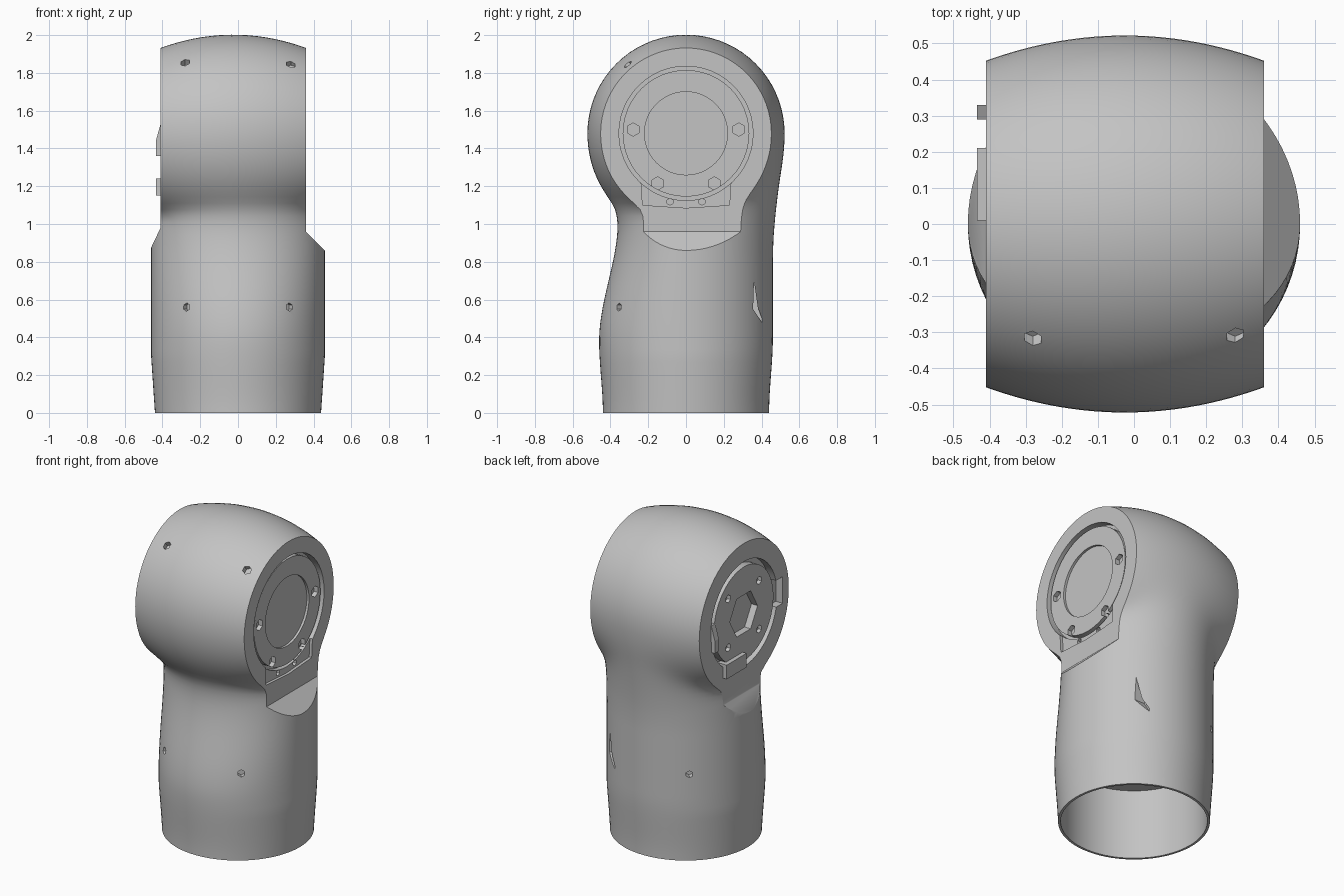
import bpy, bmesh, math
from mathutils import Vector, Matrix

cube = bpy.data.objects.get("Cube")
if cube:
    bpy.data.objects.remove(cube)

grey = bpy.data.materials.new("plain_grey")
grey.use_nodes = True
grey.diffuse_color = (0.55, 0.55, 0.55, 1)
grey.node_tree.nodes["Principled BSDF"].inputs["Base Color"].default_value = (0.55, 0.55, 0.55, 1)

HUB = 1.48      # height of the joint axis
TUBE = 0.46     # radius of the lower tube


def finish(bm, name):
    bmesh.ops.recalc_face_normals(bm, faces=bm.faces)
    mesh = bpy.data.meshes.new(name)
    bm.to_mesh(mesh)
    bm.free()
    mesh.materials.append(grey)
    obj = bpy.data.objects.new(name, mesh)
    bpy.context.collection.objects.link(obj)
    return obj


def prism(name, outline, axis, start, end):
    """Extrude a 2D outline along x, y or z."""
    place = {"x": lambda p, d: (d, p[0], p[1]),
             "y": lambda p, d: (p[0], d, p[1]),
             "z": lambda p, d: (p[0], p[1], d)}[axis]
    bm = bmesh.new()
    face = bm.faces.new([bm.verts.new(place(p, start)) for p in outline])
    side = bmesh.ops.extrude_face_region(bm, geom=[face])["geom"]
    bmesh.ops.translate(bm, verts=[v for v in side if isinstance(v, bmesh.types.BMVert)],
                        vec=place((0, 0), end - start))
    return finish(bm, name)


def circle(r, n=48, cx=0.0, cy=HUB):
    return [(cx + r * math.cos(math.tau * i / n), cy + r * math.sin(math.tau * i / n))
            for i in range(n)]


def rect(a, b, c, d):
    return [(a, c), (b, c), (b, d), (a, d)]


def peg(loc, direction, r, depth):
    bm = bmesh.new()
    turn = Vector(direction).to_track_quat("Z", "Y").to_matrix().to_4x4()
    bmesh.ops.create_cone(bm, cap_ends=True, segments=6, radius1=r, radius2=r, depth=depth,
                          matrix=Matrix.Translation(loc) @ turn)
    return finish(bm, "hole_cutter")


def cut(obj, cutter):
    cutter.hide_render = True
    mod = obj.modifiers.new("cut", "BOOLEAN")
    mod.operation = "DIFFERENCE"
    mod.solver = "EXACT"
    mod.object = cutter
    bpy.context.view_layer.objects.active = obj
    bpy.ops.object.modifier_apply(modifier=mod.name)
    bpy.data.objects.remove(cutter)


def lerp_profile(points, z):
    """Smoothly interpolate (height, depth) pairs."""
    for (z0, a), (z1, b) in zip(points, points[1:]):
        if z <= z1:
            t = (z - z0) / (z1 - z0)
            return a + (b - a) * t * t * (3 - 2 * t)
    return points[-1][1]


FRONT = [(0, 0.44), (0.38, 0.46), (1.02, 0.36), (1.5, 0.36)]
BACK = [(0, 0.44), (0.4, 0.46), (0.8, 0.46), (1.2, 0.475), (1.5, 0.475)]


def barrel(x):
    return 0.522 - 0.07 * ((x + 0.025) / 0.385) ** 2


def depth(x, z, profile):
    """Tube depth blended into the barrel-shaped head."""
    tube = lerp_profile(profile, z) * math.sqrt(max(0, 1 - (x / TUBE) ** 2))
    if z < 0.85:
        return tube
    d = barrel(x) ** 2 - (z - HUB) ** 2
    head = math.copysign(math.sqrt(abs(d)), d)
    k = 0.06 * math.sin(math.pi * min(1, max(0, (z - 0.85) / (HUB - 0.85))))
    return 0.5 * (tube + head + math.sqrt((tube - head) ** 2 + k * k))


# Body: one sheet running up the front, over the head and down the back
xs = [TUBE * math.sin(math.pi * (i / 40 - 0.5)) for i in range(41)]
zs = [HUB * i / 44 for i in range(45)]
rows = []
for z in zs:
    s = 0.956 + 0.044 * min(1, z / 0.3)
    rows.append([(x * s, -depth(x, z, FRONT), z) for x in xs])
for i in range(1, 36):
    a = math.pi * i / 36
    rows.append([(x, -barrel(x) * math.cos(a), HUB + barrel(x) * math.sin(a)) for x in xs])
for z in reversed(zs):
    s = 0.956 + 0.044 * min(1, z / 0.3)
    rows.append([(x * s, depth(x, z, BACK), z) for x in xs])

bm = bmesh.new()
grid = [[bm.verts.new(p) for p in row] for row in rows]
for r0, r1 in zip(grid, grid[1:]):
    for i in range(len(xs) - 1):
        bm.faces.new((r0[i], r0[i + 1], r1[i + 1], r1[i]))
bmesh.ops.remove_doubles(bm, verts=bm.verts, dist=0.0005)
bmesh.ops.holes_fill(bm, edges=[e for e in bm.edges if e.is_boundary], sides=0)
body = finish(bm, "arm_shell")

# Flat sides of the head with sloped ledges below
cut(body, prism("left_side_cutter", [(0.36, 0.96), (0.46, 0.86), (0.6, 0.72), (0.6, 2.2), (0.36, 2.2)],
                "y", -1, 1))
cut(body, prism("right_side_cutter", [(-0.41, 0.98), (-0.46, 0.875), (-0.6, 0.6), (-0.6, 2.2), (-0.41, 2.2)],
                "y", -1, 1))

# Hollow lower end
cut(body, prism("bore_cutter", circle(0.425, 64, 0, 0), "z", -0.1, 0.45))

# Joint seats on both sides
cut(body, prism("left_seat_cutter", circle(0.355), "x", 0.31, 0.5))
cut(body, prism("left_key_cutter", [(-0.23, 1.1), (0, 1.085), (0.23, 1.1), (0.24, 1.26), (-0.24, 1.26)],
                "x", 0.342, 0.5))
cut(body, prism("right_seat_cutter", circle(0.335), "x", -0.5, -0.36))
cut(body, prism("right_notch_cutter", rect(-0.39, -0.26, 1.4, 1.57), "x", -0.5, -0.362))

# Screw holes on the front and back
for x in (-0.28, 0.28):
    cut(body, peg((x, -0.33, 1.87), (0, -0.33, 0.39), 0.026, 0.12))
    cut(body, peg((x, -0.365, 0.56), (x, -0.365, 0), 0.022, 0.08))
cut(body, peg((-0.28, 0.365, 0.56), (-0.28, 0.365, 0), 0.022, 0.08))

# Slit on the back of the tube
cut(body, prism("slit_cutter", [(0.36, 0.7), (0.355, 0.55), (0.42, 0.45), (0.38, 0.56)], "x", 0.22, 0.5))

# Left cover with a sunken round centre and screw pockets
left_cover = prism("left_joint_cover", circle(0.335), "x", 0.3, 0.348)
cut(left_cover, prism("dish_cutter", circle(0.22), "x", 0.333, 0.5))
for y in (-1, 1):
    cut(left_cover, peg((0.35, y * 0.28, 1.5), (1, 0, 0), 0.035, 0.06))
    cut(left_cover, peg((0.35, y * 0.15, 1.215), (1, 0, 0), 0.035, 0.06))
    cut(body, peg((0.35, y * 0.085, 1.118), (1, 0, 0), 0.018, 0.06))

# Right cover with a hexagonal opening and screw holes
right_cover = prism("right_joint_cover", circle(0.3), "x", -0.408, -0.35)
cut(right_cover, prism("hex_cutter", circle(0.14, 6), "x", -0.5, -0.365))
for i in range(4):
    a = math.tau * (i + 0.5) / 4
    cut(right_cover, peg((-0.41, 0.22 * math.cos(a), HUB + 0.22 * math.sin(a)), (1, 0, 0), 0.025, 0.05))

# Small clips standing out from the right side
lower_clip = prism("lower_clip", rect(0.01, 0.21, 1.15, 1.24), "x", -0.435, -0.37)
rear_clip = prism("rear_clip", [(-0.37, 1.36), (-0.435, 1.36), (-0.435, 1.44), (-0.41, 1.53), (-0.37, 1.53)],
                  "y", 0.29, 0.33)

for obj in (body, left_cover, right_cover):
    bpy.ops.object.select_all(action="DESELECT")
    obj.select_set(True)
    bpy.context.view_layer.objects.active = obj
    bpy.ops.object.shade_smooth_by_angle(angle=math.radians(30))
